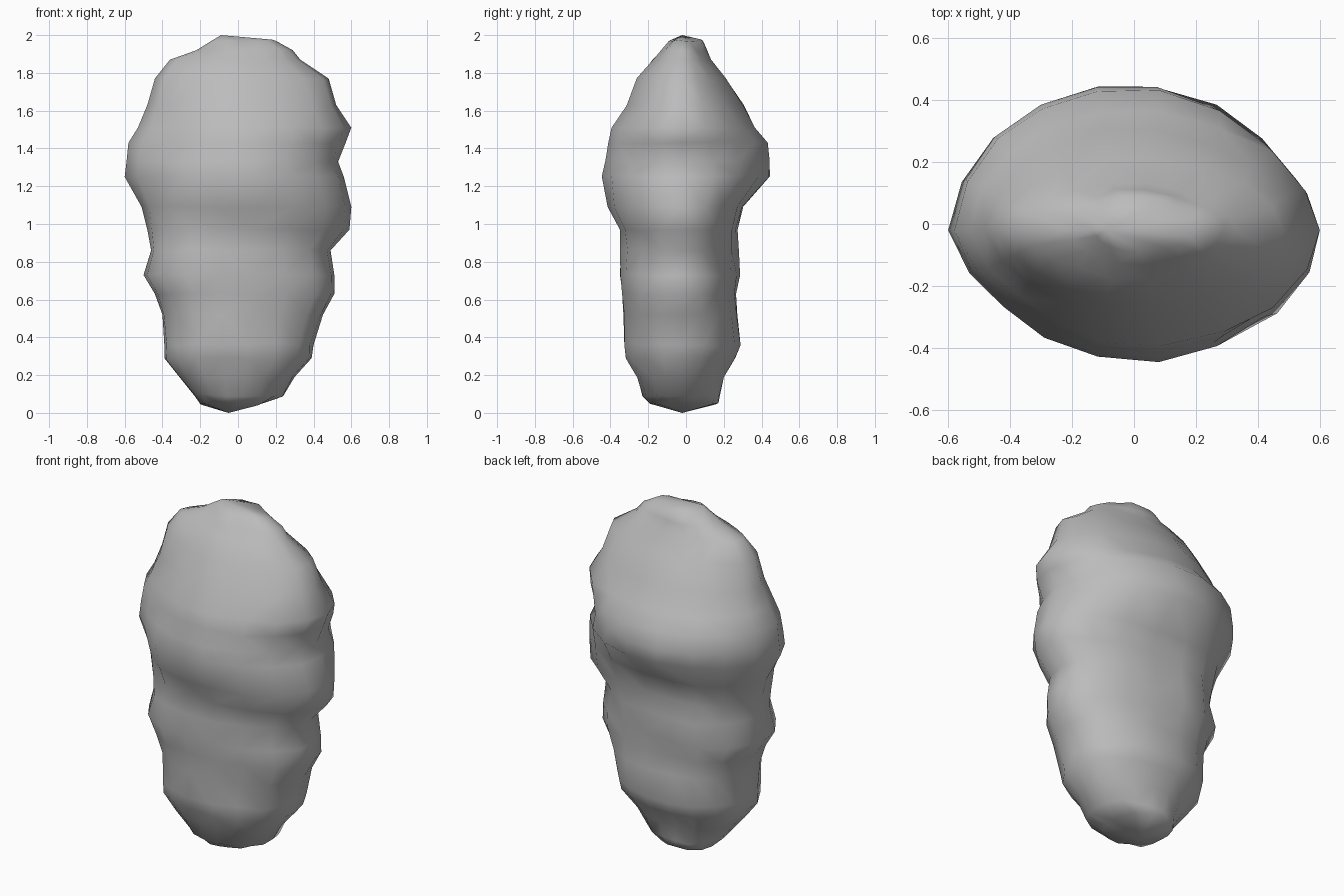
import bpy, bmesh, math, random

if "Cube" in bpy.data.objects:
    bpy.data.objects.remove(bpy.data.objects["Cube"])

random.seed(11)
SIDES = 18

# Stone outline by height: z, left x, right x, front y, back y
PROFILE = [
    (0.05, -0.20, 0.13, -0.19, 0.17),
    (0.09, -0.23, 0.24, -0.23, 0.18),
    (0.19, -0.31, 0.30, -0.26, 0.20),
    (0.29, -0.39, 0.39, -0.31, 0.26),
    (0.36, -0.39, 0.40, -0.32, 0.29),
    (0.52, -0.40, 0.45, -0.33, 0.27),
    (0.63, -0.44, 0.51, -0.34, 0.26),
    (0.73, -0.50, 0.51, -0.35, 0.28),
    (0.86, -0.46, 0.49, -0.355, 0.29),
    (0.97, -0.48, 0.59, -0.365, 0.30),
    (1.09, -0.51, 0.60, -0.43, 0.33),
    (1.25, -0.60, 0.56, -0.455, 0.455),
    (1.33, -0.59, 0.53, -0.435, 0.455),
    (1.43, -0.58, 0.57, -0.415, 0.44),
    (1.51, -0.53, 0.60, -0.40, 0.37),
    (1.63, -0.48, 0.52, -0.32, 0.31),
    (1.77, -0.44, 0.48, -0.265, 0.215),
    (1.87, -0.36, 0.33, -0.18, 0.135),
    (1.92, -0.22, 0.29, -0.13, 0.115),
    (1.97, -0.14, 0.20, -0.09, 0.09),
]

# Hollows (negative) and bumps: side (-1 front, 1 back), x, z, radius, depth
DENTS = [
    (-1, -0.05, 1.06, 0.17, -0.025),
    (-1, 0.00, 0.33, 0.08, 0.015),
    (1, 0.02, 0.98, 0.20, -0.04),
    (1, -0.20, 0.75, 0.18, 0.02),
]


def fullness(c, s, z):
    """Cross-section exponent: boxy low down, leaner above, leanest at the left."""
    if s < 0:
        low, high = (2.6, 1.52) if c < 0 else (2.35, 2.0)
    else:
        low, high = (2.45, 1.85) if c < 0 else (2.1, 1.9)
    t = min(1, max(0, (z - 0.7) / 0.5))
    return low + (high - low) * t


def ring_point(row, angle):
    z, xl, xr, yf, yb = row
    c, s = math.cos(angle), math.sin(angle)
    n = fullness(c, s, z)
    r = (abs(c) ** n + abs(s) ** n) ** (-1 / n)
    c, s = c * r, s * r
    cx, cy = -0.02, -0.02
    x = cx + c * ((xr - cx) if c > 0 else (cx - xl))
    y = cy + s * ((yb - cy) if s > 0 else (cy - yf))
    for side, dx, dz, radius, depth in DENTS:
        if side * s > 0:
            d2 = ((x - dx) ** 2 + (z - dz) ** 2) / radius ** 2
            y += side * depth * math.exp(-d2) * abs(s)
    # Small irregularities, kept off the outermost points
    rough = 0.009 * min(1, abs(s * c) * 2)
    return (x + random.uniform(-rough, rough), y + random.uniform(-rough, rough),
            z + random.uniform(-rough, rough))


# Stone: rings bridged from the bottom tip to the top ridge
bm = bmesh.new()
rings = [[bm.verts.new(ring_point(row, 2 * math.pi * i / SIDES)) for i in range(SIDES)]
         for row in PROFILE]
for low, high in zip(rings, rings[1:]):
    for i in range(SIDES):
        j = (i + 1) % SIDES
        bm.faces.new((low[i], low[j], high[j], high[i]))
bottom = bm.verts.new((-0.05, -0.02, 0.0))
top = bm.verts.new((-0.09, -0.02, 2.0))
for i in range(SIDES):
    j = (i + 1) % SIDES
    bm.faces.new((rings[0][j], rings[0][i], bottom))
    bm.faces.new((rings[-1][i], rings[-1][j], top))
bmesh.ops.triangulate(bm, faces=bm.faces[:])
bmesh.ops.recalc_face_normals(bm, faces=bm.faces[:])
for f in bm.faces:
    f.smooth = True

mesh = bpy.data.meshes.new("stone")
bm.to_mesh(mesh)
bm.free()
grey = bpy.data.materials.new("stone grey")
grey.diffuse_color = (0.5, 0.5, 0.5, 1)
grey.use_nodes = True
grey.node_tree.nodes["Principled BSDF"].inputs["Base Color"].default_value = grey.diffuse_color
mesh.materials.append(grey)
stone = bpy.data.objects.new("stone", mesh)
bpy.context.collection.objects.link(stone)
